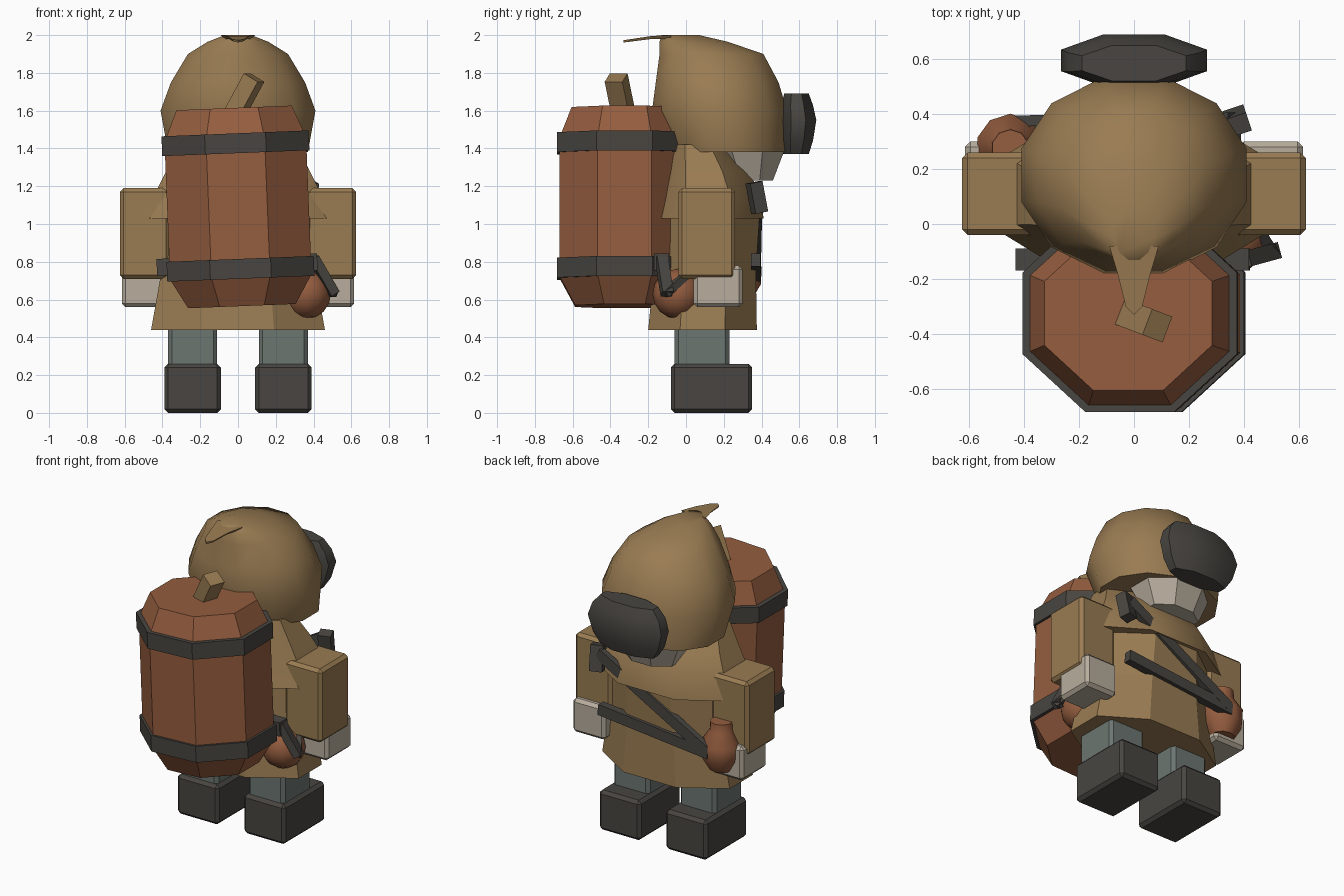
import bpy, bmesh, math
from mathutils import Vector, Matrix

if "Cube" in bpy.data.objects:
    bpy.data.objects.remove(bpy.data.objects["Cube"])


def material(name, r, g, b):
    m = bpy.data.materials.new(name)
    m.use_nodes = True
    m.diffuse_color = (r, g, b, 1)
    m.node_tree.nodes["Principled BSDF"].inputs["Base Color"].default_value = (r, g, b, 1)
    return m


TAN = material("tan cloth", 0.32, 0.2, 0.085)
WOOD = material("red brown wood", 0.3, 0.11, 0.05)
DARK = material("dark leather", 0.065, 0.06, 0.052)
GREY = material("grey trousers", 0.15, 0.18, 0.165)
PALE = material("pale skin", 0.48, 0.42, 0.34)


def finish(name, bm, mat, smooth=None):
    bmesh.ops.recalc_face_normals(bm, faces=bm.faces)
    me = bpy.data.meshes.new(name)
    bm.to_mesh(me)
    bm.free()
    me.materials.append(mat)
    ob = bpy.data.objects.new(name, me)
    bpy.context.collection.objects.link(ob)
    if smooth:
        bpy.ops.object.select_all(action="DESELECT")
        ob.select_set(True)
        bpy.context.view_layer.objects.active = ob
        bpy.ops.object.shade_smooth_by_angle(angle=math.radians(smooth))
    return ob


def loft(name, rings, mat, n=8, smooth=None, matrix=None):
    """Rings are (z, half width, y min, y max); flats face the axes."""
    bm = bmesh.new()
    grow = 1 / math.cos(math.pi / n)
    loops = []
    for z, rx, y0, y1 in rings:
        loop = []
        for i in range(n):
            a = 2 * math.pi * (i + 0.5) / n
            loop.append(bm.verts.new((rx * grow * math.cos(a),
                                      (y0 + y1) / 2 + (y1 - y0) / 2 * grow * math.sin(a), z)))
        loops.append(loop)
    for low, high in zip(loops, loops[1:]):
        for i in range(n):
            j = (i + 1) % n
            bm.faces.new((low[i], low[j], high[j], high[i]))
    bm.faces.new(loops[0])
    bm.faces.new(loops[-1])
    if matrix:
        bm.transform(matrix)
    return finish(name, bm, mat, smooth)


def box(name, low, high, mat, bevel=0.02):
    low, high = Vector(low), Vector(high)
    bm = bmesh.new()
    bmesh.ops.create_cube(bm, size=1)
    bm.transform(Matrix.Translation((low + high) / 2) @ Matrix.Diagonal((high - low).to_4d()))
    if bevel:
        bmesh.ops.bevel(bm, geom=bm.edges[:], offset=bevel, segments=1, affect="EDGES")
    return finish(name, bm, mat)


def beam(name, start, end, width, depth, mat):
    start, end = Vector(start), Vector(end)
    d = end - start
    bm = bmesh.new()
    bmesh.ops.create_cube(bm, size=1)
    turn = d.to_track_quat("Z", "Y").to_matrix().to_4x4()
    bm.transform(Matrix.Translation((start + end) / 2) @ turn
                 @ Matrix.Diagonal((width, depth, d.length, 1)))
    return finish(name, bm, mat)


# Legs, boots, sleeves and hands on both sides
for side, s in (("left", 1), ("right", -1)):
    def pair(part, x0, x1, y0, y1, z0, z1, mat, bevel=0.02):
        box(side + "_" + part, (min(s * x0, s * x1), y0, z0), (max(s * x0, s * x1), y1, z1), mat, bevel)
    pair("boot", 0.09, 0.39, -0.08, 0.35, 0, 0.26, DARK)
    pair("leg", 0.11, 0.37, -0.06, 0.23, 0.24, 0.6, GREY)
    pair("sleeve", 0.36, 0.625, -0.04, 0.26, 0.71, 1.19, TAN)
    pair("hand", 0.38, 0.615, 0.04, 0.3, 0.56, 0.78, PALE)

# Robe and shoulder cape
loft("robe", [(0.44, 0.46, -0.2, 0.375), (0.75, 0.405, -0.17, 0.37),
              (1.05, 0.38, -0.16, 0.39), (1.3, 0.3, -0.12, 0.3)], TAN)
loft("cape", [(1.03, 0.5, -0.2, 0.41), (1.15, 0.445, -0.17, 0.4),
              (1.28, 0.38, -0.14, 0.33), (1.42, 0.31, -0.1, 0.22)], TAN, 8, 50)

# Face, hood with a pointed tip, and goggles
loft("face", [(1.23, 0.17, 0.22, 0.46), (1.4, 0.24, 0.12, 0.525)], PALE)
loft("hood", [(1.38, 0.37, -0.09, 0.53), (1.6, 0.41, -0.18, 0.535), (1.75, 0.355, -0.16, 0.49),
              (1.9, 0.265, -0.14, 0.41), (1.965, 0.16, -0.14, 0.22),
              (2.0, 0.07, -0.13, 0.07)], TAN, 12, 60)
bm = bmesh.new()
outline = [(-0.09, -0.08), (-0.06, -0.18), (-0.03, -0.3), (0, -0.33),
           (0.03, -0.3), (0.06, -0.18), (0.09, -0.08)]
top = [bm.verts.new((x, y, 2.0 + min(0, y + 0.15) * 0.15)) for x, y in outline]
low = [bm.verts.new((x * 0.8, y, v.co.z - 0.012 - 0.06 * max(0, y + 0.24))) for v, (x, y) in zip(top, outline)]
bm.faces.new(top)
bm.faces.new(low)
for i in range(len(top)):
    j = (i + 1) % len(top)
    bm.faces.new((top[i], top[j], low[j], low[i]))
finish("hood_tip", bm, TAN)
loft("goggles", [(1.37, 0.19, 0.515, 0.65), (1.44, 0.235, 0.505, 0.672), (1.55, 0.265, 0.5, 0.69),
                 (1.63, 0.24, 0.505, 0.672), (1.69, 0.19, 0.52, 0.65)], DARK, 8, 40)

# Barrel with two bands and a bung, leaning a little to one side
centre = Vector((0, -0.325, 1.09))
lean = Matrix.Translation(centre) @ Matrix.Rotation(math.radians(-2.3), 4, "Y")


def barrel_part(name, rings, mat):
    loft(name, [(z, r, -0.92 * r, 0.92 * r) for z, r in rings], mat, 8, None, lean)


barrel_part("barrel", [(-0.525, 0.285), (-0.37, 0.375), (0.36, 0.375), (0.525, 0.305)], WOOD)
for name, z in (("lower_band", -0.38), ("upper_band", 0.285)):
    barrel_part(name, [(z, 0.39), (z + 0.105, 0.39)], DARK)
beam("barrel_bung", (-0.02, -0.33, 1.58), (0.085, -0.37, 1.775), 0.1, 0.09, TAN)

# Straps around the robe
beam("chest_strap", (0.36, 0.385, 1.18), (-0.42, 0.375, 0.74), 0.04, 0.07, DARK)
beam("strap_end", (0.38, 0.36, 1.22), (0.37, 0.39, 1.06), 0.08, 0.07, DARK)
beam("back_belt", (0.36, 0.37, 0.81), (-0.43, 0.37, 0.73), 0.05, 0.07, DARK)
beam("front_belt", (-0.43, -0.13, 0.77), (0.42, -0.13, 0.8), 0.08, 0.09, DARK)
beam("flask_loop", (0.4, -0.13, 0.82), (0.51, -0.1, 0.63), 0.06, 0.05, DARK)
beam("flask_tie", (0.51, -0.11, 0.63), (0.44, 0.0, 0.73), 0.04, 0.04, DARK)

# Round flask at the left hip
bm = bmesh.new()
bmesh.ops.create_uvsphere(bm, u_segments=12, v_segments=8, radius=0.132)
bm.transform(Matrix.Translation((0.36, -0.045, 0.63)))
finish("round_flask", bm, WOOD, 60)

# Jug at the right hip
jug = Matrix.Translation((-0.45, 0.275, 0.6))
loft("jug", [(z, r, -r, r) for z, r in ((0, 0.07), (0.08, 0.115), (0.17, 0.12),
                                        (0.25, 0.07), (0.31, 0.065))], WOOD, 10, 50, jug)
